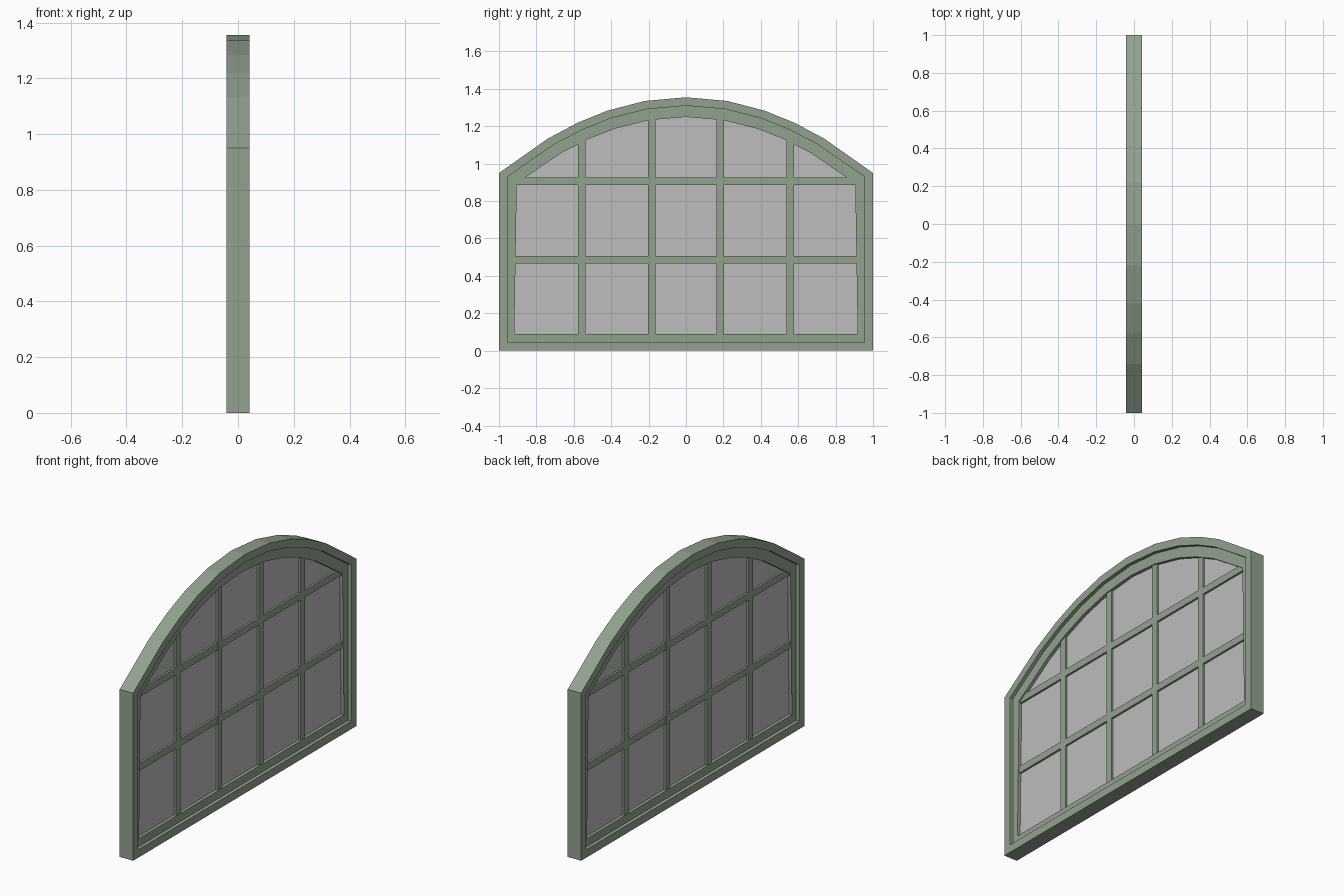
import bpy, bmesh

if "Cube" in bpy.data.objects:
    bpy.data.objects.remove(bpy.data.objects["Cube"])


def material(name, col):
    m = bpy.data.materials.new(name)
    m.diffuse_color = (*col, 1)
    m.use_nodes = True
    m.node_tree.nodes["Principled BSDF"].inputs["Base Color"].default_value = m.diffuse_color
    return m


green = material("sage_green_paint", (0.29, 0.36, 0.275))
grey = material("grey_glass", (0.51, 0.51, 0.51))

# shared arch stations, as fractions of half width
HALF = [1, 0.74, 0.58, 0.42, 0.22]
STATIONS = HALF + [0] + [-t for t in reversed(HALF)]


def arch_z(t, spring, top):
    return spring + (top - spring) * (1 - t * t)


def outline(base_w, w, bottom, spring, top):
    """Arched window outline as (y, z) points."""
    return [(-base_w, bottom), (base_w, bottom)] + \
           [(w * t, arch_z(t, spring, top)) for t in STATIONS]


def finish(name, bm, mat):
    bmesh.ops.recalc_face_normals(bm, faces=bm.faces[:])
    me = bpy.data.meshes.new(name)
    bm.to_mesh(me)
    bm.free()
    me.materials.append(mat)
    ob = bpy.data.objects.new(name, me)
    bpy.context.collection.objects.link(ob)
    return ob


def ring(name, outer, inner, d, mat):
    bm = bmesh.new()
    loops = [[bm.verts.new((x, y, z)) for y, z in pts]
             for x, pts in ((-d, outer), (d, outer), (d, inner), (-d, inner))]
    n = len(outer)
    for k in range(4):
        a, b = loops[k], loops[(k + 1) % 4]
        for i in range(n):
            j = (i + 1) % n
            bm.faces.new((a[i], a[j], b[j], b[i]))
    return finish(name, bm, mat)


def slab(name, pts, d, mat):
    bm = bmesh.new()
    a = [bm.verts.new((-d, y, z)) for y, z in pts]
    b = [bm.verts.new((d, y, z)) for y, z in pts]
    bm.faces.new(a)
    bm.faces.new(b[::-1])
    for i in range(len(pts)):
        j = (i + 1) % len(pts)
        bm.faces.new((a[i], a[j], b[j], b[i]))
    return finish(name, bm, mat)


# frame, recessed sash and glass
outer = outline(1.0, 1.0, 0.0, 0.95, 1.355)
middle = outline(0.955, 0.955, 0.045, 0.93, 1.31)
inner = outline(0.918, 0.905, 0.09, 0.895, 1.25)
ring("outer_frame", outer, middle, 0.042, green)
ring("sash", middle, inner, 0.022, green)
slab("glass", outline(0.93, 0.92, 0.07, 0.905, 1.27), 0.004, grey)

# vertical glazing bars, tops buried in the arched sash
for k, y in enumerate((-0.557, -0.184, 0.184, 0.557)):
    top = arch_z(abs(y) / 0.93, 0.91, 1.28)
    slab(f"vertical_bar_{k}", [(y - 0.02, 0.07), (y + 0.02, 0.07),
                               (y + 0.02, top), (y - 0.02, top)], 0.016, green)

# horizontal glazing bars
for k, (z, w0, w1) in enumerate(((0.487, 0.93, 0.93), (0.905, 0.92, 0.88))):
    slab(f"horizontal_bar_{k}", [(-w0, z - 0.02), (w0, z - 0.02),
                                 (w1, z + 0.02), (-w1, z + 0.02)], 0.0155, green)
